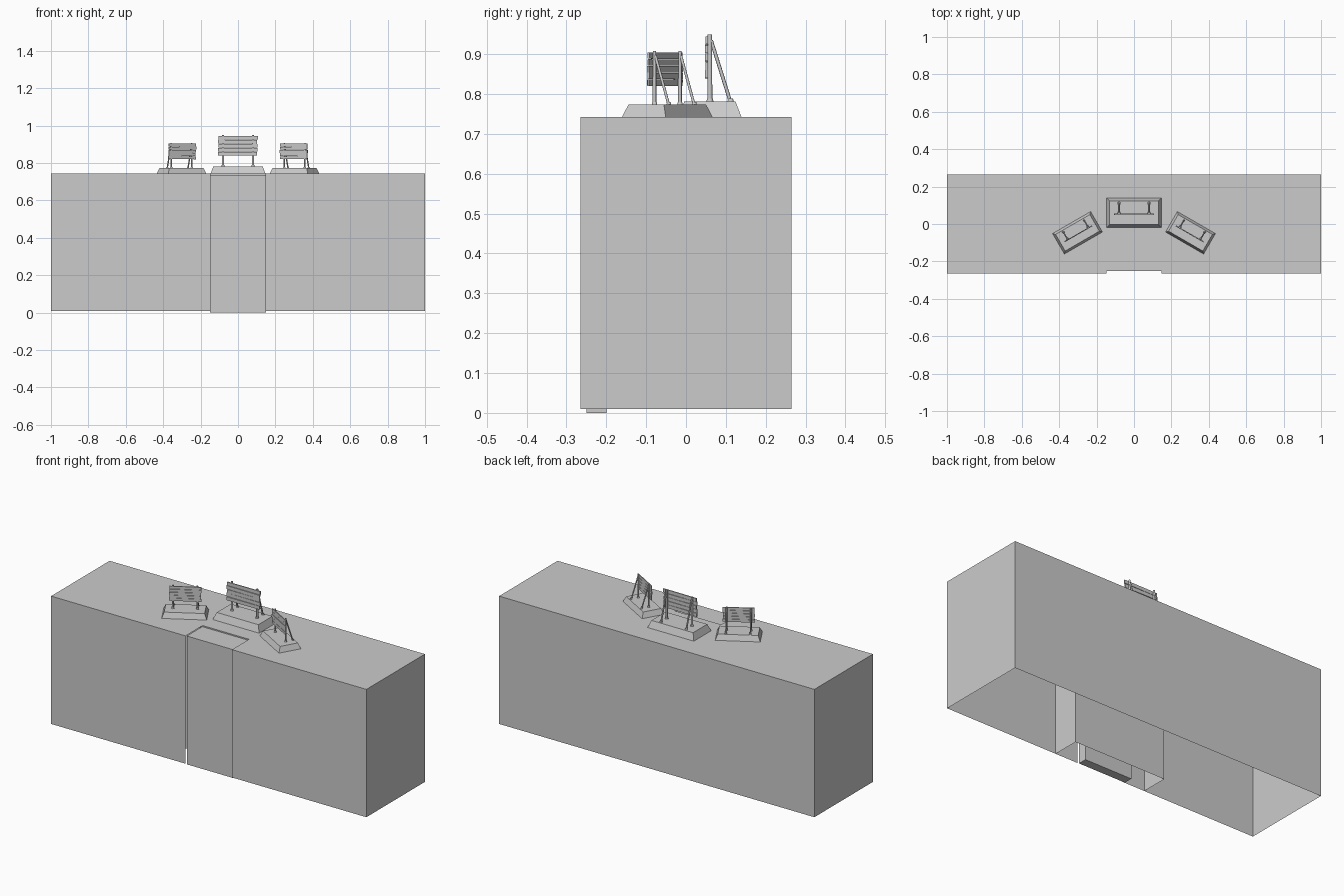
import bpy, bmesh, math, random
from mathutils import Vector, Matrix

if "Cube" in bpy.data.objects:
    bpy.data.objects.remove(bpy.data.objects["Cube"])

random.seed(4)
TOP, BOT = 0.743, 0.01      # main block heights
FRONT, BACK = -0.265, 0.265
GATE, POCKET, POCKET_Y = 0.147, 0.29, -0.11


def finish(name, bm, matrix=None):
    me = bpy.data.meshes.new(name)
    if matrix:
        bm.transform(matrix)
    bm.to_mesh(me)
    bm.free()
    ob = bpy.data.objects.new(name, me)
    bpy.context.collection.objects.link(ob)
    return ob


def add_box(bm, lo, hi, turn=0.0):
    lo, hi = Vector(lo), Vector(hi)
    m = (Matrix.Translation((lo + hi) / 2) @ Matrix.Rotation(turn, 4, 'Y')
         @ Matrix.Diagonal((*(hi - lo), 1)))
    bmesh.ops.create_cube(bm, size=1, matrix=m)


def add_rod(bm, a, b, r1, r2, sides=8):
    a, b = Vector(a), Vector(b)
    d = b - a
    m = Matrix.Translation((a + b) / 2) @ d.to_track_quat('Z', 'Y').to_matrix().to_4x4()
    bmesh.ops.create_cone(bm, cap_ends=True, segments=sides, radius1=r1,
                          radius2=r2, depth=d.length, matrix=m)


def wall(bm, a, b):
    # upright sheet between two plan points
    bm.faces.new([bm.verts.new(p) for p in
                  ((*a, BOT), (*b, BOT), (*b, TOP), (*a, TOP))])


# Main block: a shell open below, with a slot for the gate
bm = bmesh.new()
outline = [(GATE, FRONT), (1, FRONT), (1, BACK), (-1, BACK), (-1, FRONT),
           (-GATE, FRONT)]
for a, b in zip(outline, outline[1:]):
    wall(bm, a, b)
slot = outline + [(-GATE, POCKET_Y), (GATE, POCKET_Y)]
bm.faces.new([bm.verts.new((x, y, TOP)) for x, y in slot])
bmesh.ops.remove_doubles(bm, verts=bm.verts, dist=1e-5)
finish("main_block", bm)

# Pocket behind the front wall where the gate slides
bm = bmesh.new()
path = [(-POCKET, FRONT), (-POCKET, POCKET_Y), (POCKET, POCKET_Y), (POCKET, FRONT)]
for a, b in zip(path, path[1:]):
    wall(bm, a, b)
bmesh.ops.remove_doubles(bm, verts=bm.verts, dist=1e-5)
finish("gate_pocket", bm)

# Gate: two L-profile leaves meeting in the middle
profile = [(-0.25, 0), (-0.20, 0), (-0.20, 0.688), (POCKET_Y, 0.688),
           (POCKET_Y, 0.736), (-0.25, 0.736)]
for side, name in ((-1, "gate_leaf_left"), (1, "gate_leaf_right")):
    bm = bmesh.new()
    f = bm.faces.new([bm.verts.new((0, y, z)) for y, z in profile])
    ext = bmesh.ops.extrude_face_region(bm, geom=[f])
    bmesh.ops.translate(bm, vec=(side * 0.15, 0, 0),
                        verts=[v for v in ext["geom"] if isinstance(v, bmesh.types.BMVert)])
    bmesh.ops.recalc_face_normals(bm, faces=bm.faces)
    finish(name, bm)


def sign(name, x, y, angle, scale):
    place = (Matrix.Translation((x, y, TOP)) @ Matrix.Rotation(angle, 4, 'Z')
             @ Matrix.Scale(scale, 4))
    # Plinth with sloping sides
    bm = bmesh.new()
    add_box(bm, (-0.147, -0.079, 0), (0.147, 0.079, 0.039))
    for v in bm.verts:
        if v.co.z > 0.02:
            v.co.x -= math.copysign(0.015, v.co.x)
            v.co.y -= math.copysign(0.015, v.co.y)
    finish(name + "_plinth", bm, place)
    # Posts with feet and raking struts
    bm = bmesh.new()
    for px in (-0.08, 0.08):
        add_rod(bm, (px, 0, 0.038), (px, 0, 0.206), 0.006, 0.0055)
        add_rod(bm, (px, 0, 0.038), (px, 0, 0.046), 0.009, 0.007)
        add_rod(bm, (px, 0.052, 0.036), (px, 0.003, 0.192), 0.0045, 0.0045)
        add_rod(bm, (px, 0.052, 0.038), (px, 0.052, 0.046), 0.008, 0.006)
    ob = finish(name + "_posts", bm, place)
    bpy.context.view_layer.objects.active = ob
    ob.select_set(True)
    bpy.ops.object.shade_smooth_by_angle(angle=math.radians(50))
    ob.select_set(False)
    # Five slightly uneven planks
    bm = bmesh.new()
    for i in range(5):
        z = 0.097 + i * 0.0212
        l, r, d = (random.uniform(-0.003, 0.003) for _ in range(3))
        add_box(bm, (-0.105 + l, -0.012 + d * 0.5, z),
                (0.105 + r, -0.005, z + 0.0195), random.uniform(-0.008, 0.008))
    finish(name + "_planks", bm, place)


# Signs: large one at the back, two smaller ones turned inwards
sign("centre_sign", 0, 0.06, 0, 1)
for s, n in ((-1, "left_sign"), (1, "right_sign")):
    sign(n, s * 0.302, -0.047, -s * math.radians(30), 0.8)
